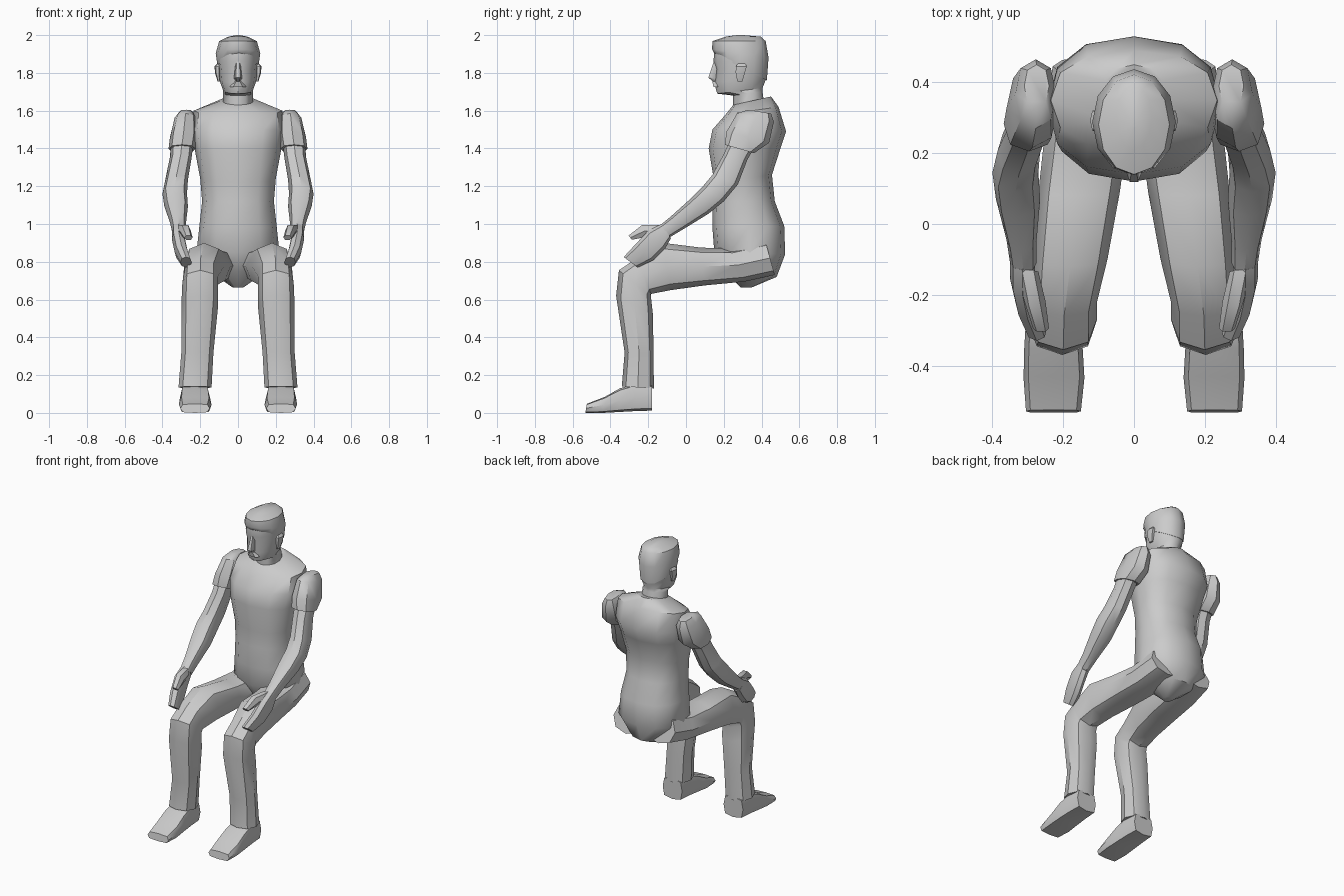
import bpy, bmesh, math
from mathutils import Vector


def loft(name, rows, n=8, mirror=False, power=0.85, angle=40):
    """Rows: (x0, x1, front_y, front_z, back_y, back_z), one ring for each."""
    bm = bmesh.new()
    rings = []
    for x0, x1, fy, fz, by, bz in rows:
        c = Vector(((x0 + x1) / 2, (fy + by) / 2, (fz + bz) / 2))
        u = Vector(((x1 - x0) / 2, 0, 0))
        v = Vector((0, (by - fy) / 2, (bz - fz) / 2))
        ring = []
        for i in range(n):
            a = 2 * math.pi * i / n
            co, si = round(math.cos(a), 6), round(math.sin(a), 6)
            ring.append(bm.verts.new(c + u * math.copysign(abs(co) ** power, co)
                                     + v * math.copysign(abs(si) ** power, si)))
        rings.append(ring)
    for r, s in zip(rings, rings[1:]):
        for i in range(n):
            j = (i + 1) % n
            bm.faces.new((r[i], r[j], s[j], s[i]))
    bm.faces.new(rings[0])
    bm.faces.new(rings[-1])
    bmesh.ops.recalc_face_normals(bm, faces=bm.faces)
    me = bpy.data.meshes.new(name)
    bm.to_mesh(me)
    bm.free()
    for p in me.polygons:
        p.use_smooth = True
    me.set_sharp_from_angle(angle=math.radians(angle))
    ob = bpy.data.objects.new(name, me)
    bpy.context.collection.objects.link(ob)
    if mirror:
        ob.modifiers.new("Mirror", "MIRROR").use_mirror_merge = False
    return ob


def centred(rows):
    return [(-r[0],) + r for r in rows]


# torso with hips, from crotch up to the collar
loft("torso", centred([
    (.03, .29, .665, .35, .665),
    (.13, .20, .75, .48, .72),
    (.22, .15, .85, .525, .84),
    (.205, .14, .98, .52, .99),
    (.19, .14, 1.12, .47, 1.12),
    (.20, .15, 1.22, .455, 1.26),
    (.23, .12, 1.40, .50, 1.40),
    (.245, .14, 1.50, .53, 1.49),
    (.235, .21, 1.58, .49, 1.62),
    (.09, .25, 1.63, .45, 1.675)]), n=12)

# neck and head
loft("head", centred([
    (.08, .25, 1.60, .42, 1.60),
    (.08, .25, 1.68, .405, 1.70),
    (.078, .165, 1.69, .405, 1.72),
    (.098, .148, 1.75, .425, 1.77),
    (.103, .158, 1.82, .43, 1.83),
    (.108, .145, 1.86, .43, 1.87),
    (.108, .15, 1.91, .42, 1.92)]), n=12, power=1)

# hair cap with a higher front hairline
loft("hair", centred([
    (.107, .152, 1.90, .428, 1.76),
    (.118, .138, 1.925, .437, 1.88),
    (.10, .14, 1.968, .422, 1.968),
    (.05, .21, 1.992, .395, 1.992),
    (.01, .27, 2.0, .30, 2.0)]), n=12, power=1)

# nose and moustache
loft("nose", centred([
    (.012, .145, 1.86, .18, 1.86),
    (.022, .115, 1.775, .18, 1.765),
    (.01, .14, 1.755, .18, 1.755)]), n=6)
loft("moustache", centred([
    (.02, .136, 1.755, .19, 1.755),
    (.045, .143, 1.725, .19, 1.725)]), n=6)

# ears
loft("ear", [
    (.095, .108, .27, 1.755, .30, 1.755),
    (.095, .122, .26, 1.80, .315, 1.80),
    (.095, .124, .26, 1.835, .325, 1.835),
    (.095, .11, .275, 1.85, .315, 1.85)], n=6, mirror=True)

# short sleeves
loft("sleeve", [
    (.24, .31, .33, 1.605, .45, 1.585),
    (.22, .335, .27, 1.585, .465, 1.54),
    (.215, .36, .215, 1.49, .44, 1.43),
    (.225, .368, .205, 1.42, .36, 1.375)], mirror=True)

# bare arms down to the wrist
loft("arm", [
    (.235, .355, .24, 1.46, .37, 1.42),
    (.245, .36, .20, 1.37, .325, 1.34),
    (.265, .385, .14, 1.26, .275, 1.21),
    (.27, .40, .09, 1.20, .20, 1.12),
    (.265, .39, .02, 1.13, .12, 1.055),
    (.275, .36, -.08, 1.04, -.01, .975),
    (.275, .35, -.135, .995, -.085, .93)], mirror=True)

# hands and thumbs
loft("hand", [
    (.28, .35, -.13, 1.0, -.08, .925),
    (.28, .35, -.20, .965, -.11, .87),
    (.265, .335, -.27, .89, -.17, .81),
    (.245, .305, -.33, .825, -.255, .77)], mirror=True)
loft("thumb", [
    (.27, .33, -.13, 1.0, -.14, .93),
    (.25, .31, -.235, .998, -.20, .93),
    (.24, .285, -.305, .94, -.285, .915)], n=6, mirror=True)

# trouser legs, from the hip through the bent knee to the cuff
loft("leg", [
    (.01, .23, .42, .91, .47, .73),
    (.015, .25, .24, .87, .31, .695),
    (.04, .27, .08, .875, .10, .675),
    (.075, .285, -.12, .90, -.08, .65),
    (.105, .29, -.26, .82, -.185, .63),
    (.105, .295, -.355, .755, -.185, .61),
    (.105, .30, -.37, .62, -.175, .52),
    (.13, .30, -.325, .32, -.172, .32),
    (.14, .315, -.34, .14, -.17, .13)], mirror=True)

# shoes, ringed from heel to toe
loft("shoe", [
    (.155, .30, -.18, .15, -.18, .012),
    (.15, .305, -.27, .155, -.26, .01),
    (.145, .31, -.35, .13, -.35, .005),
    (.14, .312, -.43, .085, -.44, 0),
    (.15, .305, -.525, .048, -.533, 0)], mirror=True, power=.5)
